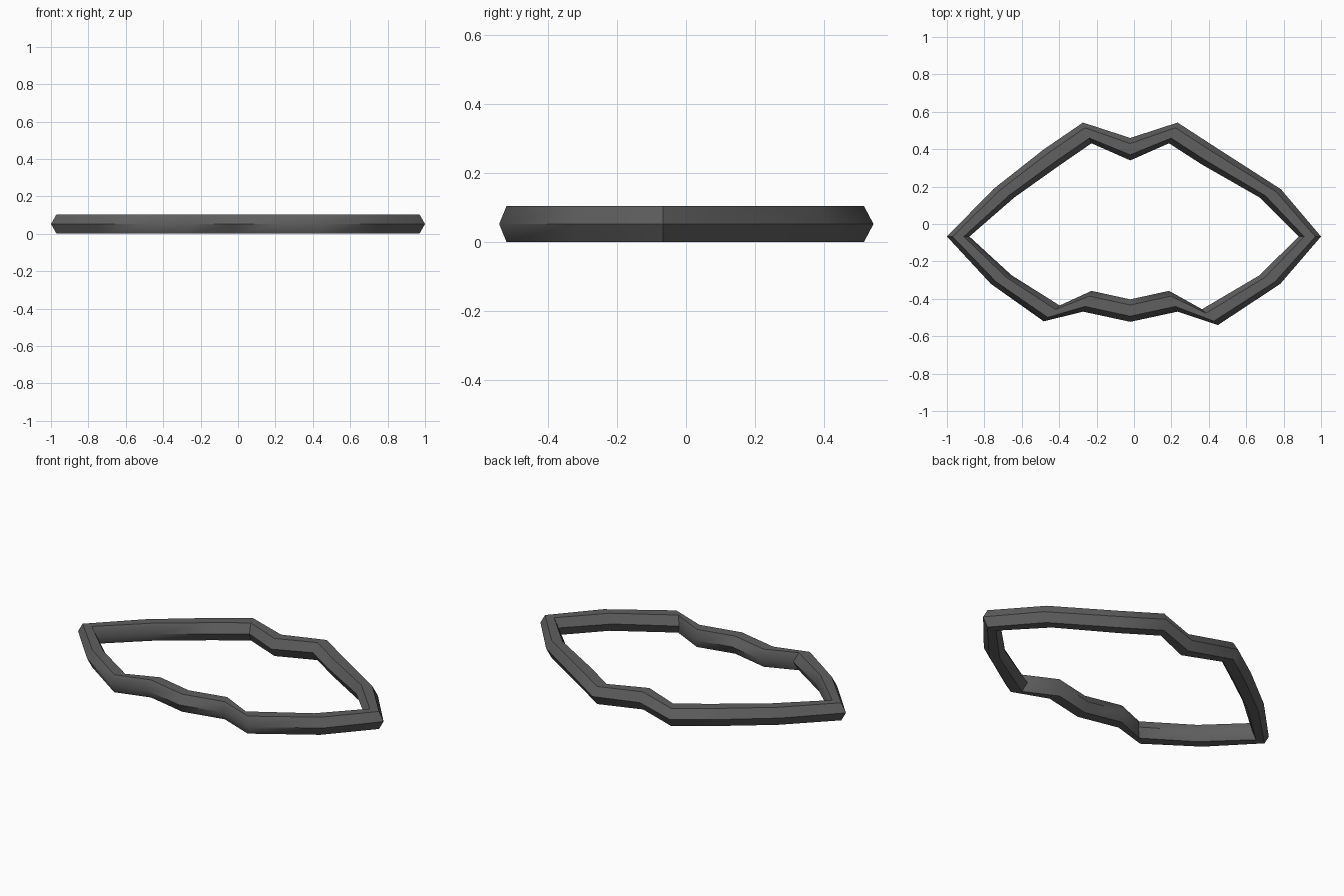
import bpy
import bmesh
import math
from mathutils import Vector

cube = bpy.data.objects.get("Cube")
if cube:
    bpy.data.objects.remove(cube, do_unlink=True)

# Dark grey material
grey = bpy.data.materials.new("dark grey")
grey.use_nodes = True
colour = (0.115, 0.115, 0.115, 1)
grey.diffuse_color = colour
grey.node_tree.nodes["Principled BSDF"].inputs["Base Color"].default_value = colour

# Centre line of the frame, counter-clockwise from the left tip
path = [(0.94, -0.067), (0.73, 0.163), (0.406, 0.36), (0.21, 0.487),
        (-0.02, 0.4), (-0.25, 0.487), (-0.442, 0.355), (-0.695, 0.165),
        (-0.94, -0.067), (-0.71, -0.297), (-0.44, -0.478), (-0.25, -0.413),
        (-0.02, -0.463), (0.21, -0.413), (0.406, -0.498), (0.727, -0.297)]
RADIUS = 0.06
SIDES = 6
half_height = RADIUS * math.sin(math.pi / 3)

# Hexagonal bar: each section turns by an equal step around the ring
bm = bmesh.new()
rings = []
for i, (x, y) in enumerate(path):
    turn = math.tau * i / len(path)
    outward = Vector((math.cos(turn), math.sin(turn), 0))
    centre = Vector((x, y, half_height))
    ring = []
    for s in range(SIDES):
        a = math.tau * s / SIDES
        offset = outward * math.cos(a) + Vector((0, 0, math.sin(a)))
        ring.append(bm.verts.new(centre + offset * RADIUS))
    rings.append(ring)
for i, ring in enumerate(rings):
    following = rings[(i + 1) % len(rings)]
    for s in range(SIDES):
        t = (s + 1) % SIDES
        bm.faces.new((ring[s], following[s], following[t], ring[t]))
bmesh.ops.recalc_face_normals(bm, faces=bm.faces)

mesh = bpy.data.meshes.new("frame_ring")
bm.to_mesh(mesh)
bm.free()
mesh.materials.append(grey)
frame = bpy.data.objects.new("frame_ring", mesh)
bpy.context.collection.objects.link(frame)

# Smooth along the bar, crisp along its long edges
bpy.ops.object.select_all(action='DESELECT')
frame.select_set(True)
bpy.context.view_layer.objects.active = frame
bpy.ops.object.shade_smooth_by_angle(angle=math.radians(50))
